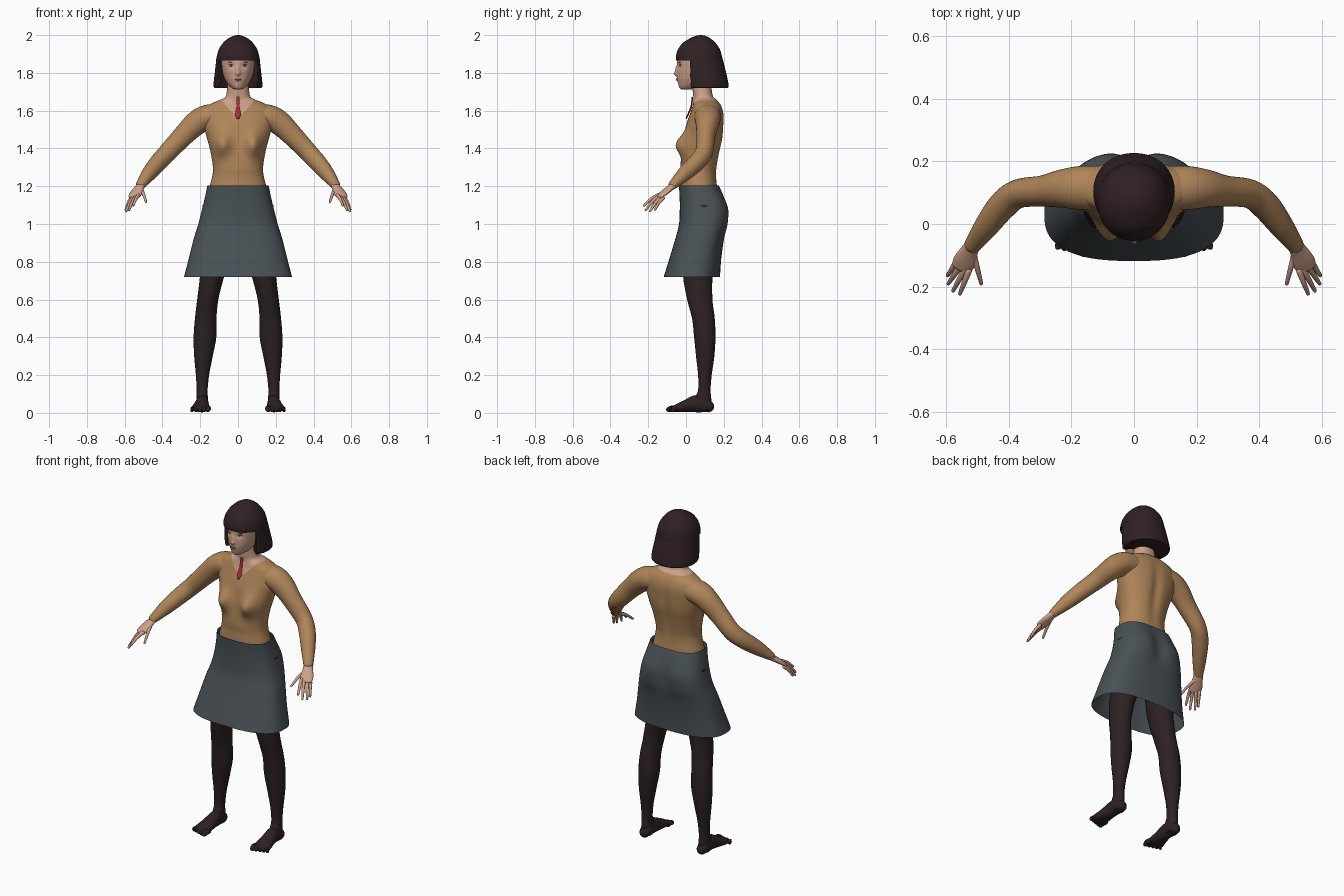
import bpy, bmesh, math
from mathutils import Vector

cube = bpy.data.objects.get("Cube")
if cube:
    bpy.data.objects.remove(cube, do_unlink=True)


def material(name, r, g, b):
    m = bpy.data.materials.new(name)
    m.use_nodes = True
    m.diffuse_color = (r, g, b, 1)
    node = next(n for n in m.node_tree.nodes if n.type == 'BSDF_PRINCIPLED')
    node.inputs["Base Color"].default_value = (r, g, b, 1)
    node.inputs["Roughness"].default_value = 0.8
    return m


skin = material("skin", .62, .36, .26)
tan = material("tan_jumper", .43, .235, .1)
grey = material("slate_skirt", .066, .082, .092)
hair_col = material("dark_hair", .03, .015, .017)
tights = material("dark_tights", .026, .015, .016)
red = material("red_tie", .36, .03, .035)
lip_col = material("lip_pink", .48, .17, .14)
white = material("eye_white", .6, .5, .45)
brown = material("eye_brown", .06, .03, .025)


def smooth_rows(rows, steps):
    """Catmull-Rom interpolation of a list of equal-length tuples."""
    out = []
    last = len(rows) - 1
    for i in range(last):
        p = [rows[max(0, min(last, i + k))] for k in (-1, 0, 1, 2)]
        for s in range(steps):
            t = s / steps
            out.append(tuple(
                .5 * (2 * b + (c - a) * t + (2 * a - 5 * b + 4 * c - d) * t ** 2
                      + (3 * b - a - 3 * c + d) * t ** 3)
                for a, b, c, d in zip(*p)))
    return out + [tuple(rows[-1])]


def skin_rings(name, rings, mats, caps=True, rule=None):
    """Bridge rings of points into one smooth object."""
    bm = bmesh.new()
    loops = [[bm.verts.new(p) for p in ring] for ring in rings]
    n = len(loops[0])
    for a, b in zip(loops, loops[1:]):
        for i in range(n):
            j = (i + 1) % n
            bm.faces.new((a[i], a[j], b[j], b[i]))
    if caps:
        bm.faces.new(loops[0])
        bm.faces.new(loops[-1])
    bmesh.ops.recalc_face_normals(bm, faces=bm.faces)
    for f in bm.faces:
        f.smooth = True
        if rule:
            f.material_index = rule(f.calc_center_median())
    mesh = bpy.data.meshes.new(name)
    bm.to_mesh(mesh)
    bm.free()
    for m in mats:
        mesh.materials.append(m)
    ob = bpy.data.objects.new(name, mesh)
    bpy.context.collection.objects.link(ob)
    bpy.ops.object.select_all(action='DESELECT')
    ob.select_set(True)
    bpy.context.view_layer.objects.active = ob
    bpy.ops.object.shade_smooth_by_angle(angle=math.radians(50))
    return ob


def stack(name, rows, mats, n=48, steps=5, power=2.0, shape=None, caps=True, rule=None):
    """Level cross-sections: height, half width, front y, back y, optional centre x."""
    rings = []
    for row in smooth_rows(rows, steps):
        z, w, y0, y1 = row[:4]
        cx = row[4] if len(row) > 4 else 0
        ring = []
        for i in range(n):
            a = 2 * math.pi * i / n
            c, s = math.cos(a), math.sin(a)
            p = Vector((cx + w * math.copysign(abs(c) ** (2 / power), c),
                        (y0 + y1) / 2 + (y1 - y0) / 2 * math.copysign(abs(s) ** (2 / power), s), z))
            ring.append(shape(p, s) if shape else p)
        rings.append(ring)
    return skin_rings(name, rings, mats, caps, rule)


def tube(name, pts, mat, side=1, n=20, steps=5):
    """Round-ended limb through x, y, z, half width, half thickness."""
    pts = smooth_rows([(p[0] * side,) + tuple(p[1:]) for p in pts], steps)
    pos = [Vector(p[:3]) for p in pts]
    rings = []

    def ring(centre, t, a, b):
        u = t.cross(Vector((0, 0, 1))).normalized()
        v = u.cross(t)
        rings.append([centre + u * a * math.cos(2 * math.pi * k / n)
                      + v * b * math.sin(2 * math.pi * k / n) for k in range(n)])

    last = len(pts) - 1
    for i, p in enumerate(pts):
        t = (pos[min(last, i + 1)] - pos[max(0, i - 1)]).normalized()
        a, b = p[3:]
        bulge = [math.radians(d) for d in (80, 55, 28)]
        if i == 0:
            for q in bulge:
                ring(pos[i] - t * b * math.sin(q), t, a * math.cos(q), b * math.cos(q))
        ring(pos[i], t, a, b)
        if i == last:
            for q in reversed(bulge):
                ring(pos[i] + t * b * math.sin(q), t, a * math.cos(q), b * math.cos(q))
    return skin_rings(name, rings, [mat])


def bump(d, width):
    return math.exp(-(d / width) ** 2)


def blob(name, loc, size, mat):
    bpy.ops.mesh.primitive_uv_sphere_add(segments=20, ring_count=12, location=loc)
    ob = bpy.context.object
    ob.name = name
    ob.scale = size
    ob.data.materials.append(mat)
    bpy.ops.object.shade_smooth()


# Torso and neck, with a V neckline
def chest(p, s):
    if s < 0:
        p.y -= .05 * bump(abs(p.x) - .085, .045) * bump(p.z - 1.42, .06) * min(1, -2 * s)
    else:
        p.y -= .012 * bump(p.x, .03) * bump(p.z - 1.42, .15) * s
    return p


def neckline(c):
    return int(c.z > 1.655 or (c.y < .08 and c.z > 1.555 + 1.15 * abs(c.x)))


stack("torso", [(1.17, .155, -.03, .165), (1.2, .15, -.03, .165), (1.25, .137, -.028, .162),
                (1.3, .133, -.03, .165), (1.38, .145, -.022, .18), (1.45, .163, -.012, .195),
                (1.52, .182, 0, .2), (1.58, .188, .02, .2), (1.62, .17, .033, .19),
                (1.645, .125, .038, .175), (1.66, .088, .04, .16), (1.68, .063, .038, .142),
                (1.76, .055, .03, .13)],
      [tan, skin], n=112, steps=8, power=2.2, shape=chest, rule=neckline)
tube("tie", [(0, .034, 1.67, .009, .004), (0, .027, 1.62, .009, .004),
             (0, .012, 1.582, .015, .004), (0, .002, 1.56, .007, .004)], red)


# Flared skirt, open at the hem
def seat(p, s):
    if s > 0:
        p.y -= .022 * bump(p.x, .05) * bump(p.z - 1.06, .1) * s
    return p


stack("skirt", [(1.205, .162, -.038, .176), (1.15, .173, -.034, .203), (1.08, .19, -.033, .23),
                (1.0, .21, -.037, .225), (.92, .235, -.057, .203), (.82, .26, -.087, .187),
                (.72, .286, -.118, .18)],
      [grey], n=80, power=2.6, shape=seat, caps=False)

# Limbs
for label, side in (("left", 1), ("right", -1)):
    tube(label + "_sleeve", [(.1, .115, 1.575, .07, .062), (.17, .115, 1.563, .07, .066),
                             (.225, .113, 1.53, .062, .064), (.29, .105, 1.467, .05, .056),
                             (.37, .096, 1.382, .046, .05), (.42, .058, 1.328, .046, .047),
                             (.47, -.006, 1.268, .039, .04), (.515, -.068, 1.208, .027, .024)],
         tan, side, n=32)
    tube(label + "_palm", [(.508, -.058, 1.216, .022, .019), (.524, -.085, 1.19, .028, .017),
                           (.54, -.118, 1.163, .036, .014), (.55, -.14, 1.145, .033, .011)],
         skin, side)
    fingers = {"index": ((.527, -.15, 1.152), (.555, -.222, 1.098)),
               "middle": ((.541, -.147, 1.145), (.577, -.213, 1.074)),
               "ring": ((.556, -.137, 1.139), (.592, -.19, 1.068)),
               "little": ((.567, -.122, 1.136), (.594, -.164, 1.076)),
               "thumb": ((.512, -.095, 1.18), (.487, -.19, 1.118))}
    for finger, (root, tip) in fingers.items():
        a, b = Vector(root), Vector(tip)
        mid = (a + b) / 2 + Vector((0, 0, .007))
        tube(f"{label}_{finger}_finger", [(*a, .01, .01), (*mid, .0085, .0085), (*b, .006, .006)],
             skin, side, n=12, steps=3)
    leg = [(1.1, .088, .02, .175, .1), (.95, .085, 0, .17, .105), (.8, .075, -.01, .15, .125),
           (.72, .064, -.015, .14, .138), (.6, .056, .006, .14, .16), (.5, .057, .032, .152, .171),
           (.4, .06, .043, .156, .175), (.3, .049, .053, .15, .183), (.2, .035, .064, .136, .188),
           (.12, .029, .064, .13, .19), (.07, .031, .045, .134, .19), (.015, .028, .06, .132, .19)]
    stack(label + "_leg", [(*r[:4], r[4] * side) for r in leg], [tights], n=32)
    tube(label + "_foot", [(.19, .118, .034, .03, .031), (.19, .09, .045, .034, .043),
                           (.19, .05, .048, .035, .045), (.194, 0, .036, .042, .033),
                           (.198, -.045, .026, .05, .022), (.2, -.07, .021, .047, .015)],
         tights, side, n=28)
    for i in range(5):
        x, r = .158 + .021 * i, .015 - .0015 * i
        tube(f"{label}_toe_{i + 1}", [(x, -.055, .022, r, r), (x, -.075, .024, r, r),
                                      (x + .002, -.092 + .006 * i, r + .003, r * .9, r * .9)],
             tights, side, n=12, steps=3)


# Head with nose and eye sockets
def face(p, s):
    if s < 0:
        p.y -= bump(p.x, .012) * (.016 * bump(p.z - 1.795, .011) + .01 * bump(p.z - 1.818, .022))
        p.y += .007 * bump(abs(p.x) - .033, .016) * bump(p.z - 1.838, .012)
        p.y -= .005 * bump(p.x, .02) * bump(p.z - 1.765, .01)
    return p


stack("head", [(1.713, .018, -.025, .03), (1.722, .036, -.035, .08), (1.745, .057, -.042, .13),
               (1.78, .075, -.046, .16), (1.83, .086, -.046, .17), (1.88, .088, -.044, .17),
               (1.93, .075, -.02, .15), (1.96, .04, .02, .11)],
      [skin], n=112, steps=8, shape=face)
for label, side in (("left", 1), ("right", -1)):
    blob(label + "_eye", (.034 * side, -.027, 1.838), (.013, .007, .0048), white)
    blob(label + "_iris", (.034 * side, -.0305, 1.838), (.005, .005, .0046), brown)
    blob(label + "_lash", (.034 * side, -.0295, 1.8425), (.014, .006, .0015), brown)
    blob(label + "_brow", (.035 * side, -.032, 1.857), (.017, .006, .0016), brown)
blob("upper_lip", (0, -.045, 1.768), (.017, .0075, .0035), lip_col)
blob("lower_lip", (0, -.044, 1.762), (.014, .0085, .004), lip_col)


# Bobbed hair: fringed cap above, open-fronted bob below
def part_for_face(p, s):
    p.y = max(p.y, .02 + .07 * max(0, 1 - (p.x / .105) ** 2))
    return p


stack("hair_cap", [(1.866, .116, -.053, .195), (1.89, .112, -.053, .19), (1.925, .101, -.042, .179),
                   (1.96, .078, -.015, .155), (1.985, .048, .025, .126), (1.997, .02, .055, .1),
                   (2.0, .004, .074, .082)], [hair_col], n=64, power=2.1)
stack("hair_bob", [(1.72, .124, -.01, .222), (1.735, .13, -.02, .226), (1.8, .123, -.035, .213),
                   (1.87, .115, -.05, .195)], [hair_col], n=64, power=2.1, shape=part_for_face)
